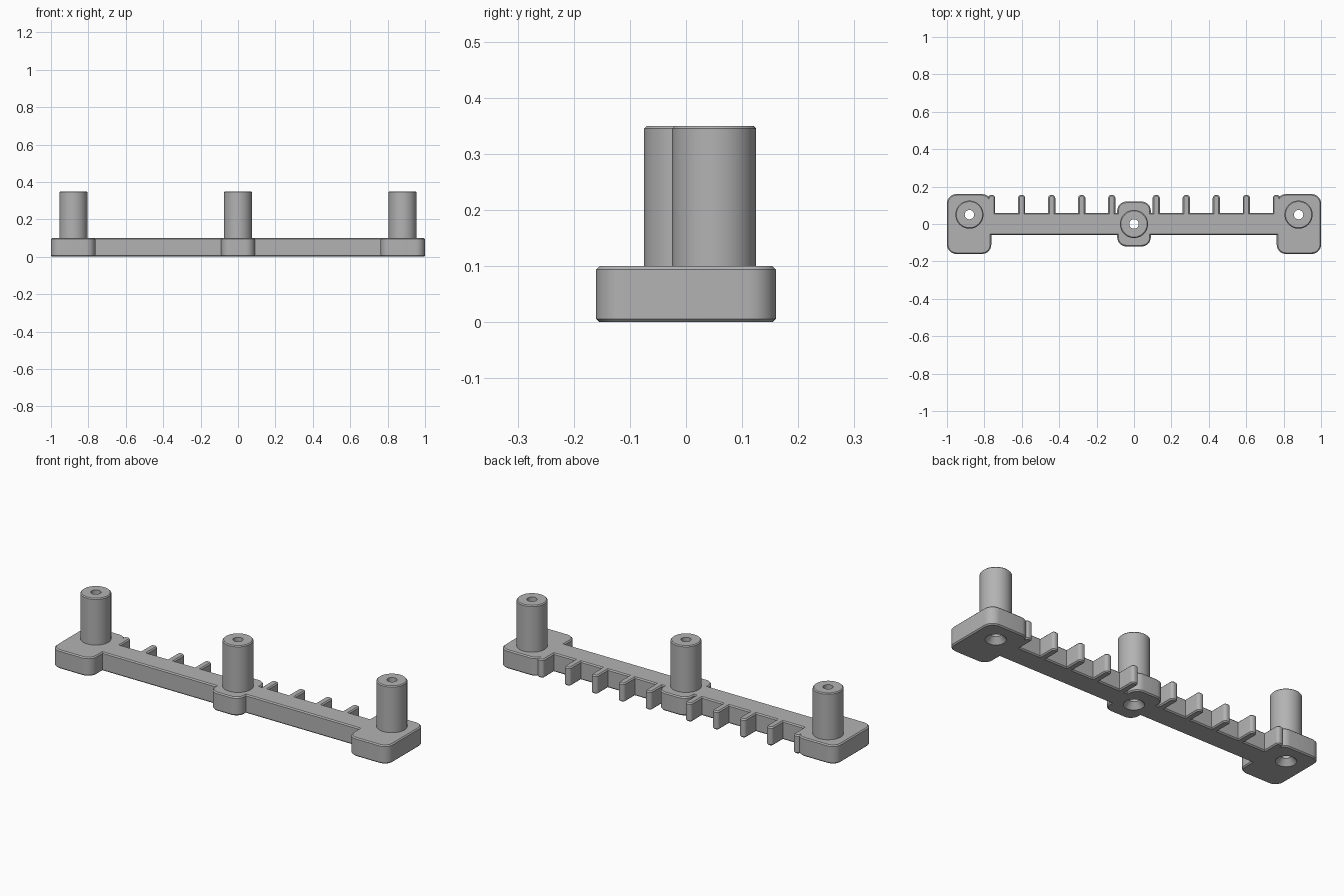
import bpy, bmesh, math

if "Cube" in bpy.data.objects:
    bpy.data.objects.remove(bpy.data.objects["Cube"], do_unlink=True)

H = 0.10          # base height
C = 0.006         # edge chamfer
POSTS = {"right": (-0.88, 0.05), "centre": (0, 0), "left": (0.88, 0.05)}

grey = bpy.data.materials.new("plain grey")
grey.use_nodes = True
grey.diffuse_color = (0.45, 0.45, 0.45, 1)
grey.node_tree.nodes["Principled BSDF"].inputs["Base Color"].default_value = (0.45, 0.45, 0.45, 1)


def finish(name, bm):
    bmesh.ops.recalc_face_normals(bm, faces=bm.faces)
    mesh = bpy.data.meshes.new(name)
    bm.to_mesh(mesh)
    bm.free()
    mesh.materials.append(grey)
    ob = bpy.data.objects.new(name, mesh)
    bpy.context.collection.objects.link(ob)
    return ob


def rounded_outline(x0, x1, y0, y1, r, steps=8):
    if r == 0:
        return [(x1, y1), (x0, y1), (x0, y0), (x1, y0)]
    corners = [(x1 - r, y1 - r), (x0 + r, y1 - r), (x0 + r, y0 + r), (x1 - r, y0 + r)]
    return [(cx + r * math.cos(a), cy + r * math.sin(a))
            for q, (cx, cy) in enumerate(corners)
            for a in [(q + i / steps) * math.pi / 2 for i in range(steps + 1)]]


def slab(name, x0, x1, y0, y1, r):
    """Rounded rectangular block with chamfered top and bottom rims."""
    bm = bmesh.new()
    rings = []
    for inset, z in [(C, 0), (0, C), (0, H - C), (C, H)]:
        pts = rounded_outline(x0 + inset, x1 - inset, y0 + inset, y1 - inset, max(r - inset, 0))
        rings.append([bm.verts.new((x, y, z)) for x, y in pts])
    n = len(rings[0])
    for a, b in zip(rings, rings[1:]):
        for i in range(n):
            bm.faces.new((a[i], a[(i + 1) % n], b[(i + 1) % n], b[i]))
    bm.faces.new(rings[0][::-1])
    bm.faces.new(rings[-1])
    return finish(name, bm)


def lathe(name, profile, x, y, segments=48):
    """Closed ring profile of (radius, height) points turned about z."""
    bm = bmesh.new()
    rings = [[bm.verts.new((x + r * math.cos(t), y + r * math.sin(t), z)) for r, z in profile]
             for t in [2 * math.pi * i / segments for i in range(segments)]]
    n = len(profile)
    for k in range(segments):
        a, b = rings[k], rings[(k + 1) % segments]
        for i in range(n):
            bm.faces.new((a[i], b[i], b[(i + 1) % n], a[(i + 1) % n]))
    return finish(name, bm)


def combine(target, other, operation):
    mod = target.modifiers.new(operation.lower(), 'BOOLEAN')
    mod.operation = operation
    mod.solver = 'EXACT'
    mod.object = other
    bpy.context.view_layer.objects.active = target
    bpy.ops.object.modifier_apply(modifier=mod.name)
    bpy.data.objects.remove(other, do_unlink=True)


def smooth(ob):
    bpy.ops.object.select_all(action='DESELECT')
    ob.select_set(True)
    bpy.context.view_layer.objects.active = ob
    bpy.ops.object.shade_smooth_by_angle(angle=math.radians(25))


# Long bar with its pads
base = slab("base_bar", -0.85, 0.85, -0.06, 0.06, 0)
parts = [slab("centre_pad", -0.09, 0.09, -0.12, 0.12, 0.05)]
for s in (-1, 1):
    x0, x1 = sorted((s * 0.763, s))
    parts.append(slab("end_pad", x0, x1, -0.16, 0.16, 0.05))
    # Row of comb teeth along the back
    for i in range(5):
        x = s * (0.119 + 0.1605 * i)
        parts.append(slab("tooth", x - 0.019, x + 0.019, 0.01, 0.155, 0.016))
for part in parts:
    combine(base, part, 'UNION')

# Screw holes through the base
for x, y in POSTS.values():
    bm = bmesh.new()
    bmesh.ops.create_cone(bm, cap_ends=True, segments=48, radius1=0.05, radius2=0.05, depth=0.4)
    bmesh.ops.translate(bm, verts=bm.verts, vec=(x, y, 0.1))
    combine(base, finish("hole_cutter", bm), 'DIFFERENCE')
smooth(base)

# Hollow posts with a countersunk mouth underneath
profile = [(0.05, 0), (0.025, 0.03), (0.025, 0.35), (0.07, 0.35),
           (0.075, 0.345), (0.075, H), (0.05, H)]
for side, (x, y) in POSTS.items():
    smooth(lathe(side + "_post", profile, x, y))
